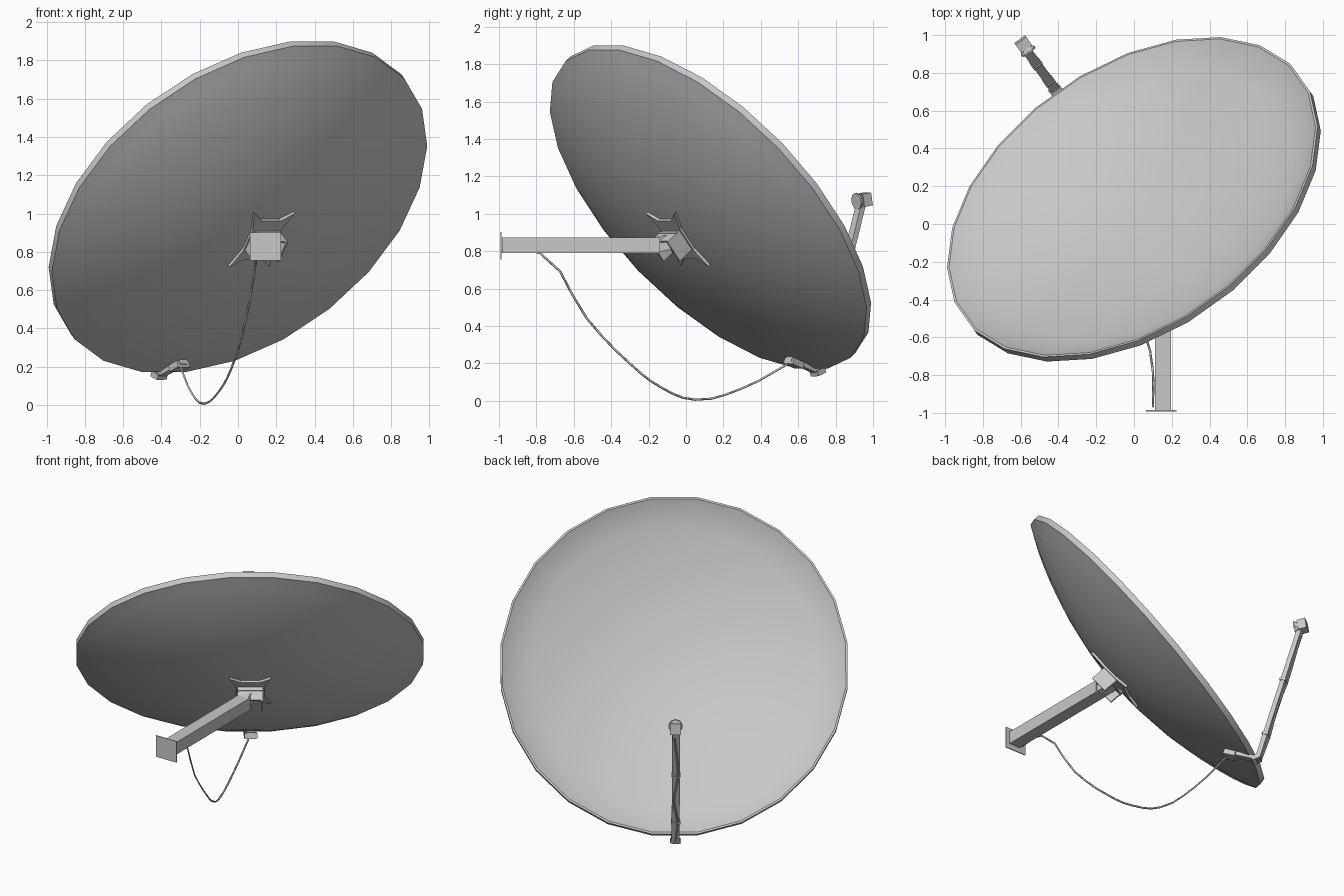
import bpy, bmesh, math
from mathutils import Vector, Matrix

default = bpy.data.objects.get("Cube")
if default:
    bpy.data.objects.remove(default, do_unlink=True)

grey = bpy.data.materials.new("light_grey_metal")
grey.use_nodes = True
COLOUR = (0.58, 0.58, 0.58, 1)
grey.diffuse_color = COLOUR
grey.node_tree.nodes["Principled BSDF"].inputs["Base Color"].default_value = COLOUR

# Dish frame: side and rise lie in the rim plane, aim is where the dish points
aim = Vector((-0.452, 0.636, 0.625)).normalized()
rise = (Vector((0, 0, 1)) - aim * aim.z).normalized()
side = rise.cross(aim)
RIM_CENTRE = Vector((0, 0.13, 1.035))
RADIUS, DEPTH, SEGMENTS = 1.1, 0.25, 24


def frame(x, y, z, origin):
    m = Matrix((x, y, z)).transposed().to_4x4()
    m.translation = origin
    return m


DISH = frame(side, rise, aim, RIM_CENTRE)


def finish(name, bm, matrix=None, smooth=None):
    if matrix:
        bm.transform(matrix)
    bmesh.ops.recalc_face_normals(bm, faces=bm.faces)
    mesh = bpy.data.meshes.new(name)
    bm.to_mesh(mesh)
    bm.free()
    mesh.materials.append(grey)
    obj = bpy.data.objects.new(name, mesh)
    bpy.context.collection.objects.link(obj)
    if smooth:
        bpy.ops.object.select_all(action='DESELECT')
        obj.select_set(True)
        bpy.context.view_layer.objects.active = obj
        bpy.ops.object.shade_smooth_by_angle(angle=math.radians(smooth))
    return obj


def box(name, size, centre, matrix=None):
    bm = bmesh.new()
    bmesh.ops.create_cube(bm, size=1)
    bm.transform(Matrix.Translation(centre) @ Matrix.Diagonal((*size, 1)))
    return finish(name, bm, matrix)


def along(start, end, across):
    """Frame at the middle of a bar, z running along it."""
    start, end = Vector(start), Vector(end)
    z = (end - start).normalized()
    x = (across - z * across.dot(z)).normalized()
    return frame(x, z.cross(x), z, (start + end) / 2), (end - start).length


def bar(name, start, end, width, height, across=side):
    m, length = along(start, end, across)
    return box(name, (width, height, length), (0, 0, 0), m)


def rod(name, start, end, r1, r2, sides):
    m, length = along(start, end, side)
    bm = bmesh.new()
    bmesh.ops.create_cone(bm, cap_ends=True, segments=sides, radius1=r1,
                          radius2=r2, depth=length)
    return finish(name, bm, m)


# Dish: a lathed shell with a short upright lip
def bowl(r, base):
    return (r, base - DEPTH * (1 - (r / RADIUS) ** 2))


radii = [0.2, 0.4, 0.6, 0.78, 0.92, 1.02]
outer = [bowl(r, -0.02) for r in radii] + [(RADIUS - 0.01, -0.022), (RADIUS, -0.018)]
inner = [(RADIUS, 0.02), (RADIUS - 0.012, 0.02)] + [bowl(r, 0.006) for r in reversed(radii)]
bm = bmesh.new()
rings = []
for r, h in outer + inner:
    angles = [(i + 0.5) * math.tau / SEGMENTS for i in range(SEGMENTS)]
    rings.append([bm.verts.new((r * math.cos(a), r * math.sin(a), h)) for a in angles])
for low, high in zip(rings, rings[1:]):
    for i in range(SEGMENTS):
        j = (i + 1) % SEGMENTS
        bm.faces.new((low[i], low[j], high[j], high[i]))
for ring, base in ((rings[0], -0.02), (rings[-1], 0.006)):
    tip = bm.verts.new((0, 0, base - DEPTH))
    for i in range(SEGMENTS):
        bm.faces.new((ring[i], ring[(i + 1) % SEGMENTS], tip))
finish("dish", bm, DISH, smooth=35)

# Mounting plate behind the dish, pinched at its waist
back = -DEPTH - 0.02
bm = bmesh.new()
half = [(0.13, 0.18), (0.09, 0.07), (0.09, -0.07), (0.13, -0.18)]
waist = [(0.06, -0.13)]
outline = half + waist + [(-x, y) for x, y in waist]
outline += [(-x, y) for x, y in reversed(half)] + [(-0.06, 0.13), (0.06, 0.13)]
face = bm.faces.new([bm.verts.new((x, y, back + 0.006)) for x, y in outline])
extruded = bmesh.ops.extrude_face_region(bm, geom=[face])
for v in extruded["geom"]:
    if isinstance(v, bmesh.types.BMVert):
        v.co.z -= 0.016
finish("mounting_plate", bm, DISH)

# U-shaped swivel bracket: two cheeks and a cross plate
for label, s in (("left", 1), ("right", -1)):
    box(label + "_bracket_cheek", (0.012, 0.13, 0.11), (s * 0.075, 0, back - 0.055), DISH)
box("bracket_plate", (0.16, 0.14, 0.012), (0, 0, back - 0.03), DISH)
box("bracket_top", (0.15, 0.012, 0.1), (0, 0.06, back - 0.05), DISH)

# Support post, its bent end and the wall plate
X = Vector((1, 0, 0))
bar("support_post", (0.153, -0.985, 0.832), (0.153, -0.14, 0.832), 0.085, 0.085, X)
bar("post_end", (0.152, -0.17, 0.832), (0.125, -0.06, 0.855), 0.08, 0.08, X)
box("wall_plate", (0.16, 0.006, 0.147), (0.144, -0.989, 0.828))

# Feed arm with its foot under the rim
foot, elbow, tip = (-0.285, 0.55, 0.225), (-0.42, 0.715, 0.15), (-0.58, 0.935, 1.05)
bar("arm_foot", foot, elbow, 0.05, 0.025)
bar("foot_clamp", (-0.285, 0.55, 0.215), (-0.33, 0.605, 0.19), 0.08, 0.035)
bar("feed_arm", elbow, tip, 0.05, 0.03)
bar("elbow_clamp", (-0.395, 0.685, 0.145), (-0.43, 0.725, 0.165), 0.065, 0.03)
start, end = Vector(elbow), Vector(tip)
for i, t in enumerate((0.18, 0.6)):
    p = start.lerp(end, t)
    bar("arm_clip_%d" % (i + 1), p, p + (end - start) * 0.015, 0.058, 0.042)

# Receiver head looking back into the dish
head = Vector((-0.585, 0.95, 1.075))
look = (RIM_CENTRE - aim * DEPTH - head).normalized()
bar("receiver_body", head - look * 0.03, head + look * 0.025, 0.07, 0.07)
rod("receiver_horn", head + look * 0.02, head + look * 0.04, 0.03, 0.042, 10)
rod("receiver_cap", head + look * 0.04, head + look * 0.05, 0.045, 0.045, 10)


# Hanging cables
def cable(name, points, radius):
    curve = bpy.data.curves.new(name, 'CURVE')
    curve.dimensions = '3D'
    curve.bevel_depth = radius
    curve.bevel_resolution = 0
    curve.resolution_u = 3
    spline = curve.splines.new('BEZIER')
    spline.bezier_points.add(len(points) - 1)
    for bp, co in zip(spline.bezier_points, points):
        bp.co = co
        bp.handle_left_type = bp.handle_right_type = 'AUTO'
    curve.materials.append(grey)
    bpy.context.collection.objects.link(bpy.data.objects.new(name, curve))


cable("hanging_cable", [
    (0.1, -0.97, 0.8), (0.1, -0.78, 0.79), (0.04, -0.53, 0.44), (-0.035, -0.29, 0.19),
    (-0.1, -0.13, 0.07), (-0.175, 0.05, 0.006), (-0.245, 0.3, 0.067), (-0.3, 0.55, 0.2)], 0.006)
outward = (end - start).cross(side).normalized()
if outward.dot(aim) < 0:
    outward = -outward
cable("arm_cable", [start.lerp(end, t) + outward * 0.02 + side * s for t, s in
                    ((0.03, 0), (0.2, 0.012), (0.4, -0.012), (0.6, 0.012), (0.95, -0.01))], 0.006)
